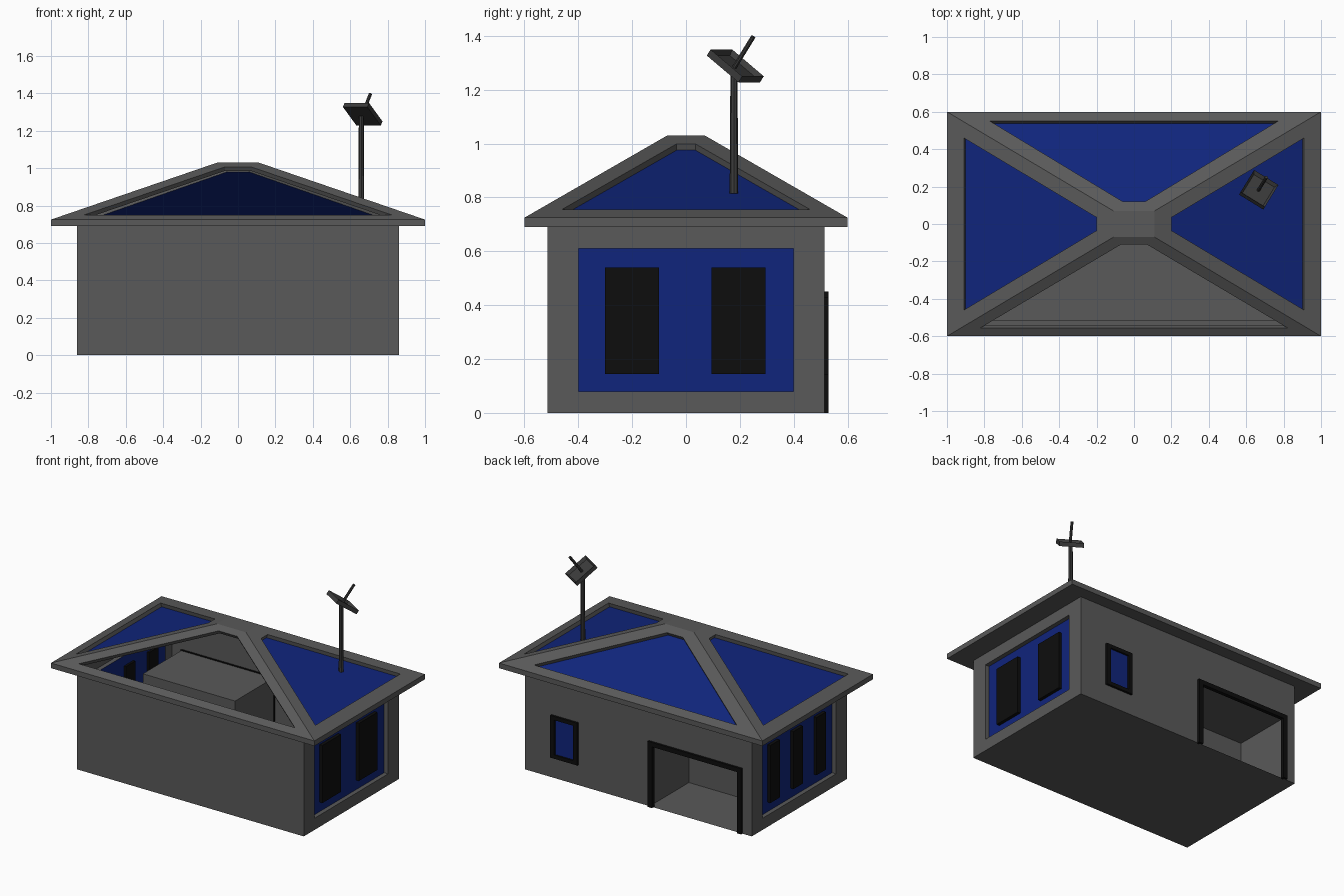
import bpy, bmesh
from math import pi
from mathutils import Matrix, Vector

cube = bpy.data.objects.get("Cube")
if cube:
    bpy.data.objects.remove(cube)


def material(name, rgb):
    m = bpy.data.materials.new(name)
    m.use_nodes = True
    m.diffuse_color = (*rgb, 1)
    m.node_tree.nodes["Principled BSDF"].inputs["Base Color"].default_value = (*rgb, 1)
    return m


GREY = material("wall grey", (0.1, 0.1, 0.1))
BLUE = material("panel blue", (0.005, 0.018, 0.2))
BLACK = material("frame black", (0.004, 0.004, 0.004))
DARK = material("antenna grey", (0.045, 0.045, 0.045))


def finish(name, bm, *mats):
    mesh = bpy.data.meshes.new(name)
    bm.to_mesh(mesh)
    bm.free()
    for m in mats:
        mesh.materials.append(m)
    ob = bpy.data.objects.new(name, mesh)
    bpy.context.collection.objects.link(ob)
    return ob


def face(bm, pts, mat=0):
    bm.faces.new([bm.verts.new(p) for p in pts]).material_index = mat


def ring(bm, outer, inner, skip=()):
    """Band of quads between two matching loops."""
    n = len(outer)
    for i in range(n):
        if i not in skip:
            j = (i + 1) % n
            face(bm, (outer[i], outer[j], inner[j], inner[i]))


def side(k, pts):
    """Turn (across, outward, height) points to side k: front, left, back, right."""
    turn = Matrix.Rotation(k * pi / 2, 3, 'Z')
    return [turn @ Vector((u, -d, z)) for u, d, z in pts]


def rect(u0, u1, z0, z1, d):
    return [(u0, d, z0), (u1, d, z0), (u1, d, z1), (u0, d, z1)]


def plan(x, y, z):
    return [Vector(p) for p in ((-x, -y, z), (x, -y, z), (x, y, z), (-x, y, z))]


def boxes(name, mat, spans):
    """One object from boxes given as x, y and z spans."""
    bm = bmesh.new()
    for span in spans:
        size = [b - a for a, b in span]
        mid = [(a + b) / 2 for a, b in span]
        bmesh.ops.create_cube(bm, size=1, matrix=Matrix.Translation(mid) @ Matrix.Diagonal((*size, 1)))
    return finish(name, bm, mat)


# Walls: plain front, door opening at the back, recessed blue panels on both ends
WX, WY, WALL, EAVE, TOP = 0.86, 0.515, 0.69, 0.725, 1.03
DOOR_R, DOOR_L, DOOR_H, DOOR_IN = -0.785, -0.085, 0.445, 0.09
bm = bmesh.new()
face(bm, side(0, rect(-WX, WX, 0, WALL, WY)))
door = side(2, rect(-DOOR_L, -DOOR_R, 0, DOOR_H, WY))
ring(bm, side(2, rect(-WX, WX, 0, WALL, WY)), door, skip=(0,))
for k in (1, 3):
    hole = side(k, rect(-0.4, 0.4, 0.08, 0.61, WX))
    sunk = side(k, rect(-0.4, 0.4, 0.08, 0.61, WX - 0.03))
    ring(bm, side(k, rect(-WY, WY, 0, WALL, WX)), hole)
    ring(bm, hole, sunk)
    face(bm, sunk, 1)
face(bm, plan(WX, WY, 0)[::-1])
finish("walls", bm, GREY, BLUE)

# Porch recess behind the door opening
bm = bmesh.new()
porch = side(2, rect(-DOOR_L, -DOOR_R, 0, DOOR_H, DOOR_IN))
ring(bm, door, porch, skip=(0,))
face(bm, porch)
finish("porch_recess", bm, GREY)

# Hip roof: sunk blue panels, open at the front
bm = bmesh.new()
EX, EY, TX, TY = 1.0, 0.6, 0.11, 0.07
front = (EX, EY, TX, TY, 0.82, 0.555, 0.07, 0.11)
back = (EX, EY, TX, TY, 0.77, 0.55, 0.06, 0.12)
end = (EY, EX, TY, TX, 0.46, 0.91, 0.035, 0.2)
for k, (W, D, w, t, a, d0, b, d1) in enumerate((front, end, back, end)):
    slope = (TOP - EAVE) / (D - t)
    z0, z1 = (EAVE + (D - d) * slope for d in (d0, d1))
    drop = Vector((0, slope, 1)).normalized() * 0.025
    hole = [Vector(p) for p in ((-a, d0, z0), (a, d0, z0), (b, d1, z1), (-b, d1, z1))]
    sunk = side(k, [p - drop for p in hole])
    hole = side(k, hole)
    ring(bm, side(k, [(-W, D, EAVE), (W, D, EAVE), (w, t, TOP), (-w, t, TOP)]), hole)
    ring(bm, hole, sunk)
    if k:
        face(bm, sunk, 1)
face(bm, plan(TX, TY, TOP))
ring(bm, plan(EX, EY, WALL), plan(EX, EY, EAVE))
ring(bm, plan(WX, WY, WALL), plan(EX, EY, WALL))
finish("roof", bm, GREY, BLUE)

# Black window plates on the two ends
pane_z = (0.145, 0.54)
boxes("left_windows", BLACK, [((0.815, 0.852), (y, y + 0.2), pane_z) for y in (-0.3, 0.095)])
boxes("right_windows", BLACK, [((-0.852, -0.815), (y - 0.05, y + 0.05), pane_z) for y in (-0.25, 0, 0.25)])

# Door frame and back window
depth = (0.505, 0.53)
boxes("door_frame", BLACK, [
    ((-0.79, -0.757), depth, (0, 0.45)),
    ((-0.113, -0.08), depth, (0, 0.45)),
    ((-0.79, -0.08), depth, (0.42, 0.45))])
boxes("back_window_frame", BLACK, [
    ((0.455, 0.485), depth, (0.14, 0.43)),
    ((0.63, 0.66), depth, (0.14, 0.43)),
    ((0.455, 0.66), depth, (0.14, 0.165)),
    ((0.455, 0.66), depth, (0.405, 0.43))])
boxes("back_window_pane", BLUE, [((0.48, 0.635), (0.512, 0.518), (0.16, 0.41))])

# Antenna mast
bm = bmesh.new()
bmesh.ops.create_cone(bm, cap_ends=True, segments=8, radius1=0.016, radius2=0.013, depth=0.465,
                      matrix=Matrix.Translation((0.659, 0.178, 1.047)))
finish("antenna_mast", bm, DARK)

# Tilted square dish with a rim, and its feed rod
across = Vector((0.13, -0.08, 0)).normalized()
normal = Vector((0.306, 0.498, 0.81)).normalized()
frame = Matrix((across, normal.cross(across), normal)).transposed().to_4x4()
frame.translation = (0.671, 0.19, 1.3)
bm = bmesh.new()
bmesh.ops.create_cube(bm, size=1, matrix=Matrix.Translation((0, 0, -0.014)) @ Matrix.Diagonal((0.153, 0.17, 0.028, 1)))
bm.normal_update()
top = [f for f in bm.faces if f.normal.z > 0.9]
bmesh.ops.inset_region(bm, faces=top, thickness=0.017)
bmesh.ops.translate(bm, verts=top[0].verts[:], vec=(0, 0, -0.02))
bm.transform(frame)
finish("antenna_dish", bm, DARK)
bm = bmesh.new()
bmesh.ops.create_cone(bm, cap_ends=True, segments=8, radius1=0.009, radius2=0.009, depth=0.14,
                      matrix=frame @ Matrix.Translation((0, 0, 0.05)))
finish("antenna_feed", bm, DARK)
